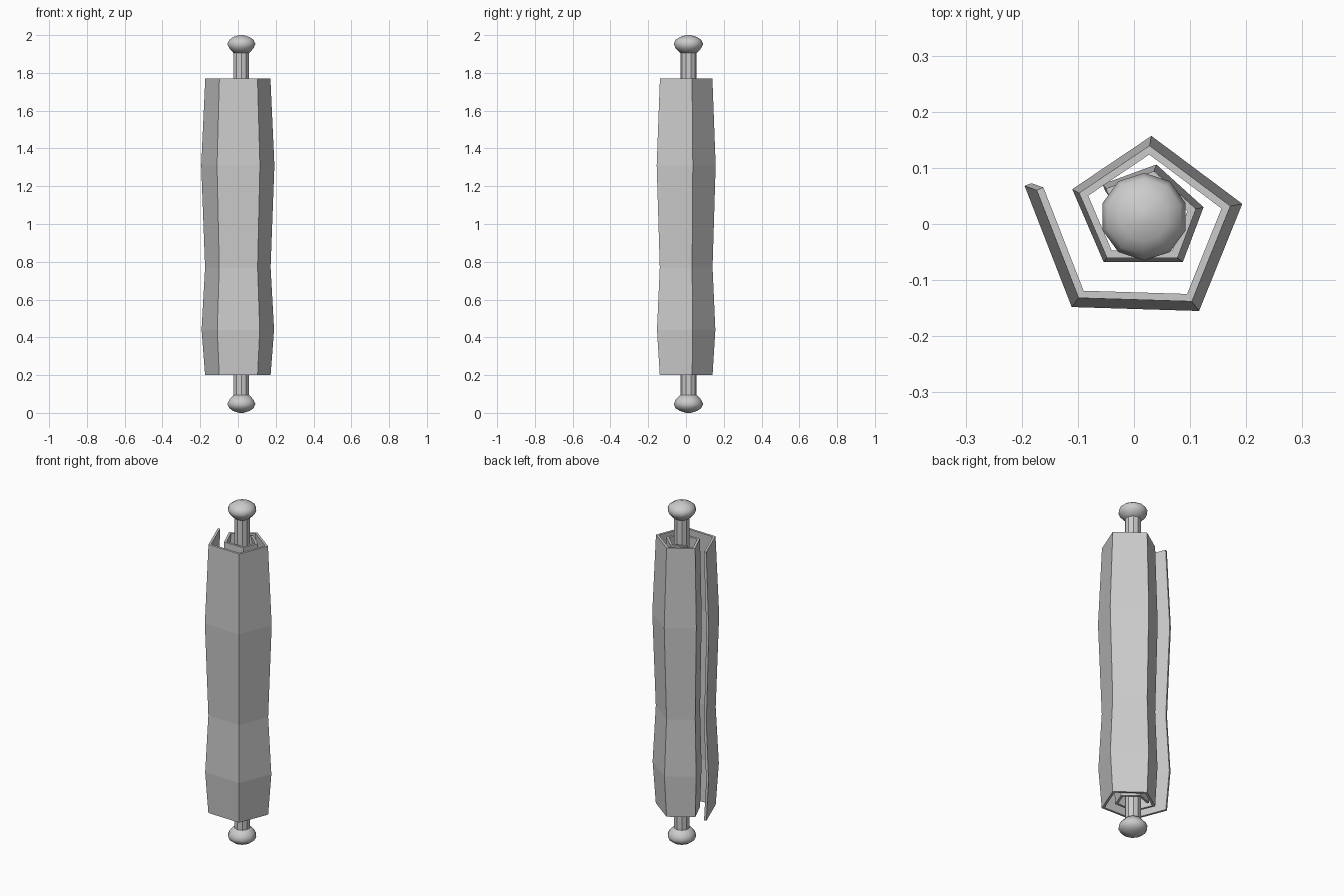
import bpy, bmesh, math
from mathutils import Vector

if "Cube" in bpy.data.objects:
    bpy.data.objects.remove(bpy.data.objects["Cube"])

AXIS = Vector((0.018, 0.013))     # rod centre
THICK = 0.013


def finish(bm, name):
    bmesh.ops.recalc_face_normals(bm, faces=bm.faces)
    me = bpy.data.meshes.new(name)
    bm.to_mesh(me)
    bm.free()
    ob = bpy.data.objects.new(name, me)
    bpy.context.collection.objects.link(ob)
    return ob


def lathe(name, profile, sides=10, smooth=False):
    """Revolve (radius, z) points around the rod axis, with capped ends."""
    bm = bmesh.new()
    rings = []
    for r, z in profile:
        ring = []
        for i in range(sides):
            a = -math.pi / 2 + 2 * math.pi * i / sides
            ring.append(bm.verts.new((AXIS.x + r * math.cos(a), AXIS.y + r * math.sin(a), z)))
        rings.append(ring)
    for a, b in zip(rings, rings[1:]):
        for i in range(sides):
            j = (i + 1) % sides
            bm.faces.new((a[i], a[j], b[j], b[i])).smooth = smooth
    for ring in (rings[0], rings[-1]):
        bm.faces.new(ring).smooth = smooth
    return finish(bm, name)


def inset(path, d):
    """Offset an open path to its left with mitred corners."""
    out = []
    for i, p in enumerate(path):
        dirs = []
        if i > 0:
            dirs.append((p - path[i - 1]).normalized())
        if i < len(path) - 1:
            dirs.append((path[i + 1] - p).normalized())
        norms = [Vector((-v.y, v.x)) for v in dirs]
        m = sum(norms, Vector((0, 0))).normalized()
        out.append(p + m * (d / m.dot(norms[0])))
    return out


# Rolled sheet: five-sided spiral, swelling and narrowing along its height
spiral = [Vector(p) for p in (
    (-0.195, 0.068), (-0.111, -0.148), (0.116, -0.155), (0.193, 0.036),
    (0.031, 0.157), (-0.110, 0.062), (-0.054, -0.068), (0.087, -0.068),
    (0.124, 0.030), (0.040, 0.106), (-0.056, 0.071))]
levels = [(0.20, 0.895), (0.44, 0.99), (0.77, 0.895), (1.31, 1.0), (1.77, 0.89)]
bm = bmesh.new()
loops = []
for z, s in levels:
    outer = [p * s for p in spiral]
    inner = inset(outer, THICK)
    loops.append(([bm.verts.new((p.x, p.y, z)) for p in outer],
                  [bm.verts.new((p.x, p.y, z)) for p in inner]))
n = len(spiral)
for (o0, i0), (o1, i1) in zip(loops, loops[1:]):
    for k in range(n - 1):
        bm.faces.new((o0[k], o0[k + 1], o1[k + 1], o1[k]))
        bm.faces.new((i0[k + 1], i0[k], i1[k], i1[k + 1]))
    for k in (0, n - 1):
        bm.faces.new((o0[k], i0[k], i1[k], o1[k]))
for o, i in (loops[0], loops[-1]):
    for k in range(n - 1):
        bm.faces.new((o[k], o[k + 1], i[k + 1], i[k]))
finish(bm, "rolled_sheet")

# Rod through the roll
lathe("rod", [(0.043, 0.06), (0.043, 1.94)])

# Rounded knobs at both ends
knob = [(0.045, -0.047), (0.068, -0.022), (0.078, 0.0),
        (0.068, 0.022), (0.045, 0.037), (0.012, 0.047)]
lathe("top_knob", [(r, 1.953 + z) for r, z in knob], smooth=True)
lathe("bottom_knob", [(r, 0.047 - z + 0.0) for r, z in knob], smooth=True)
